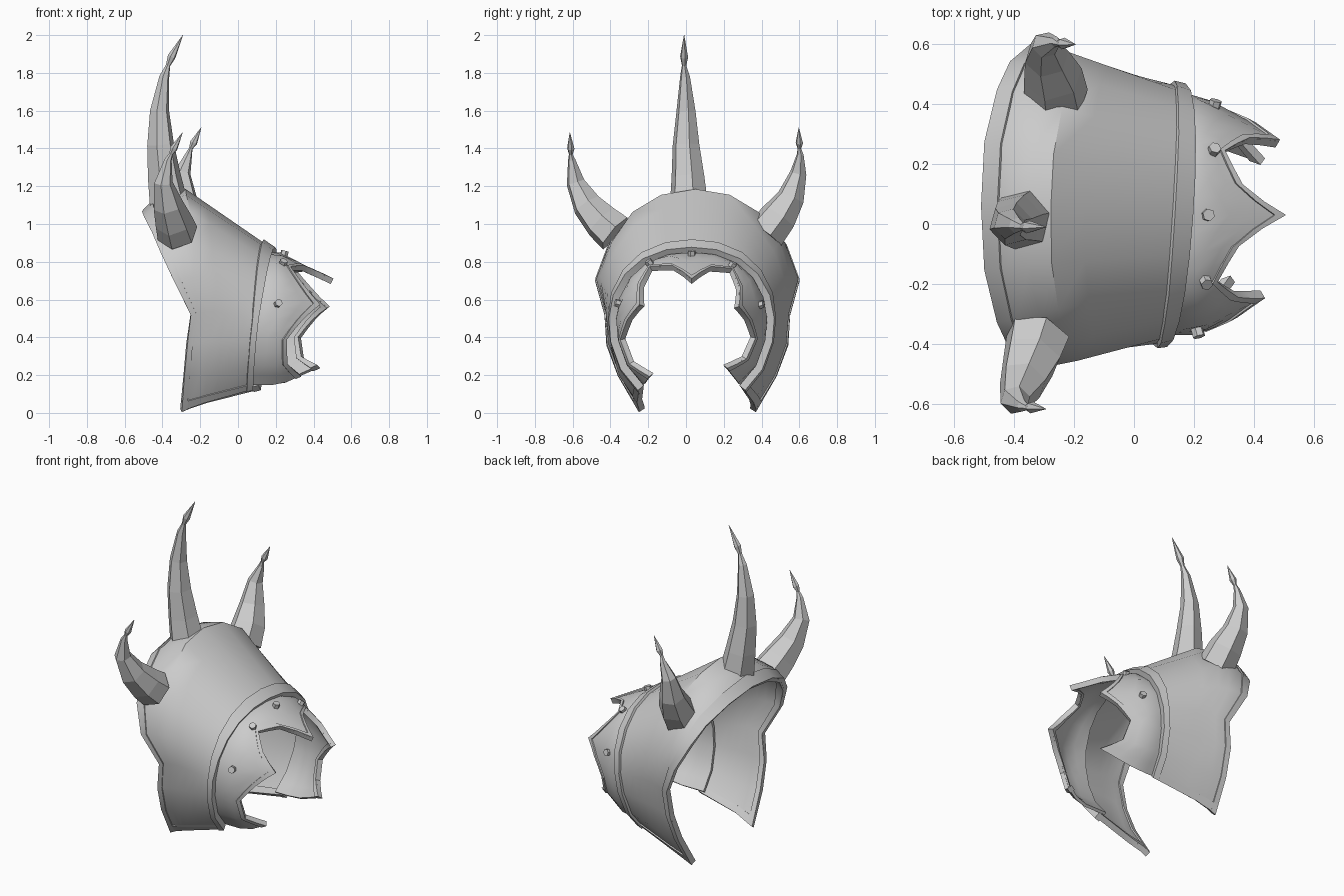
import bpy, bmesh, math
from mathutils import Vector

cube = bpy.data.objects.get("Cube")
if cube:
    bpy.data.objects.remove(cube, do_unlink=True)

steel = bpy.data.materials.new("grey_steel")
steel.use_nodes = True
GREY = (0.6, 0.6, 0.6, 1)
steel.diffuse_color = GREY
steel.node_tree.nodes["Principled BSDF"].inputs["Base Color"].default_value = GREY


def make(name, verts, faces, smooth=None):
    mesh = bpy.data.meshes.new(name)
    mesh.from_pydata(verts, [], faces)
    bm = bmesh.new()
    bm.from_mesh(mesh)
    bmesh.ops.recalc_face_normals(bm, faces=bm.faces)
    bm.to_mesh(mesh)
    bm.free()
    mesh.materials.append(steel)
    ob = bpy.data.objects.new(name, mesh)
    bpy.context.collection.objects.link(ob)
    if smooth:
        bpy.ops.object.select_all(action='DESELECT')
        ob.select_set(True)
        bpy.context.view_layer.objects.active = ob
        bpy.ops.object.shade_smooth_by_angle(angle=math.radians(smooth))
    return ob


def plate(name, rows, outer, inner, centre):
    """Thick plate from rows of points, offset out of and into the arch."""
    n, m = len(rows), len(rows[0])

    def normal(i, j):
        along = rows[min(i + 1, n - 1)][j] - rows[max(i - 1, 0)][j]
        across = rows[i][min(j + 1, m - 1)] - rows[i][max(j - 1, 0)]
        nor = along.cross(across).normalized()
        out = rows[i][j] - Vector((rows[i][j].x, *centre))
        return nor if nor.dot(out) > 0 else -nor

    verts = [rows[i][j] + normal(i, j) * off for off in (outer, -inner)
             for i in range(n) for j in range(m)]
    k = n * m
    faces = []
    for i in range(n - 1):
        for j in range(m - 1):
            a = i * m + j
            quad = (a, a + 1, a + m + 1, a + m)
            faces += [quad, tuple(v + k for v in reversed(quad))]
    loop = [j for j in range(m)] + [i * m + m - 1 for i in range(1, n)]
    loop += [(n - 1) * m + j for j in range(m - 2, -1, -1)]
    loop += [i * m for i in range(n - 2, 0, -1)]
    for a, b in zip(loop, loop[1:] + loop[:1]):
        faces.append((a, b, b + k, a + k))
    return make(name, verts, faces, 35)


# Half arches, bottom to crown: (half width, height)
REAR = [(.30, .01), (.41, .2), (.47, .36), (.48, .52), (.53, .7),
        (.47, .85), (.38, .95), (.21, 1.03), (0, 1.06)]
BROW = [(.30, .03), (.405, .2), (.465, .37), (.48, .53), (.53, .71),
        (.46, .9), (.37, 1.01), (.2, 1.1), (0, 1.135)]
CREST = [(.30, .06), (.40, .2), (.45, .38), (.47, .54), (.50, .72),
         (.44, .90), (.33, 1.06), (.18, 1.15), (0, 1.18)]
FRONT = [(.27, .13), (.36, .24), (.41, .38), (.42, .5), (.40, .62),
         (.34, .73), (.25, .81), (.13, .857), (0, .87)]
REAR_X = [-.30, -.285, -.27, -.25, -.34, -.41, -.45, -.49, -.5]
STATIONS = [(0, REAR, .06), (.11, BROW, .06), (.33, CREST, .05), (1, FRONT, .03)]


def arch_point(half, cy, t):
    """t runs from -8 (right foot) through 0 (crown) to 8 (left foot)."""
    a = 8 - abs(t)
    i = min(int(a), 7)
    w, z = Vector(half[i]).lerp(Vector(half[i + 1]), a - i)
    return cy + math.copysign(w, t), z


def front_x(y, z):
    return .085 + .085 * (z - .13) / .74 + .07 * y


def shell(u, t):
    for (u0, h0, c0), (u1, h1, c1) in zip(STATIONS, STATIONS[1:]):
        if u <= u1:
            break
    f = (u - u0) / (u1 - u0)
    y, z = Vector(arch_point(h0, c0, t)).lerp(Vector(arch_point(h1, c1, t)), f)
    a = 8 - abs(t)
    i = min(int(a), 7)
    back = REAR_X[i] + (REAR_X[i + 1] - REAR_X[i]) * (a - i)
    fy, fz = arch_point(FRONT, .03, t)
    return Vector((back + u * (front_x(fy, fz) - back), y, z))


ARCH = list(range(-8, 9))
AXIS = (.04, .5)

# Main shell and its raised borders
plate("main_shell", [[shell(u, t) for t in ARCH] for u in
                     (0, .11, .22, .33, .5, .65, .8, .9, 1)], .005, .015, AXIS)
plate("rear_rim", [[shell(u, t) for t in ARCH] for u in (0, .08)], .012, .024, AXIS)
plate("front_rim", [[shell(u, t) for t in ARCH] for u in (.93, 1.02)], .02, .022, AXIS)
for side, label in ((-1, "right"), (1, "left")):
    plate(label + "_hem", [[shell(u, side * t) for t in (7.75, 8)]
                           for u in (0, .11, .33, .6, .8, 1)], .012, .022, AXIS)

# Jagged front guard: reach of its edge for each step from crown to foot
REACH = [.50, .35, .285, .36, .455, .37, .29, .30, .38]


def guard(u, t):
    a = abs(t)
    i = min(int(a), 7)
    edge = REACH[i] + (REACH[i + 1] - REACH[i]) * (a - i) + .05 * t / 8
    y, z = arch_point(FRONT, .03, t)
    start = front_x(y, z) - .04
    x = start + u * (edge - start)
    s = .94 - 1.3 * max(0, x - .22)
    return Vector((x, .03 + (y - .03) * s, .47 + (z - .47) * s))


STEPS = [t / 2 for t in range(-16, 17)]
plate("front_guard", [[guard(u, t) for t in STEPS] for u in
                      (0, .25, .5, .75, 1)], .005, .012, AXIS)
plate("guard_border", [[guard(u, t) for t in STEPS] for u in (.9, 1)],
      .012, .02, AXIS)

# Hexagonal rivets on the guard
for n, (t, u) in enumerate([(-4.3, .42), (-1.9, .75), (0, .3), (1.9, .75), (4.3, .42)]):
    p = guard(u, t)
    out = Vector((.1, p.y - .03, p.z - .47)).normalized()
    e1 = out.orthogonal().normalized()
    e2 = out.cross(e1)
    verts = [p + out * h + (e1 * math.cos(k * math.pi / 3)
                            + e2 * math.sin(k * math.pi / 3)) * .021
             for h in (-.01, .025) for k in range(6)]
    faces = [(k, (k + 1) % 6, (k + 1) % 6 + 6, k + 6) for k in range(6)]
    make("rivet_%d" % (n + 1), verts,
         faces + [tuple(range(6)), tuple(range(6, 12))])


def horn(name, path, radii, sides=6):
    pts = [Vector(p) for p in path]
    verts, faces = [], []
    for i, (p, r) in enumerate(zip(pts, radii)):
        d = (pts[min(i + 1, len(pts) - 1)] - pts[max(i - 1, 0)]).normalized()
        e1 = (Vector((1, 0, 0)) - d * d.x).normalized()
        e2 = d.cross(e1)
        for k in range(sides):
            ang = 2 * math.pi * k / sides + .25
            verts.append(p + (e1 * math.cos(ang) + e2 * math.sin(ang)) * r)
    for i in range(len(pts) - 1):
        for k in range(sides):
            a, b = i * sides + k, i * sides + (k + 1) % sides
            faces.append((a, b, b + sides, a + sides))
    faces += [tuple(range(sides)),
              tuple(range(len(verts) - sides, len(verts)))]
    make(name, verts, faces)


# Horns, each ending in a small spear point
horn("centre_horn", [(-.365, .015, 1.1), (-.39, .01, 1.25), (-.41, 0, 1.42),
                     (-.415, 0, 1.6), (-.39, -.005, 1.78), (-.37, -.01, 1.84),
                     (-.352, -.01, 1.885), (-.292, -.01, 2)],
     (.105, .09, .073, .052, .027, .012, .022, .001))
horn("left_horn", [(-.26, .42, .95), (-.27, .49, 1.04), (-.29, .555, 1.14),
                   (-.295, .595, 1.27), (-.26, .605, 1.37), (-.25, .6, 1.4),
                   (-.235, .6, 1.43), (-.195, .597, 1.51)],
     (.11, .1, .075, .045, .018, .01, .02, .001))
horn("right_horn", [(-.32, -.375, .95), (-.34, -.445, 1.01), (-.37, -.525, 1.1),
                    (-.395, -.585, 1.22), (-.37, -.605, 1.34), (-.355, -.61, 1.37),
                    (-.34, -.61, 1.4), (-.293, -.615, 1.485)],
     (.11, .1, .08, .05, .02, .01, .02, .001))
